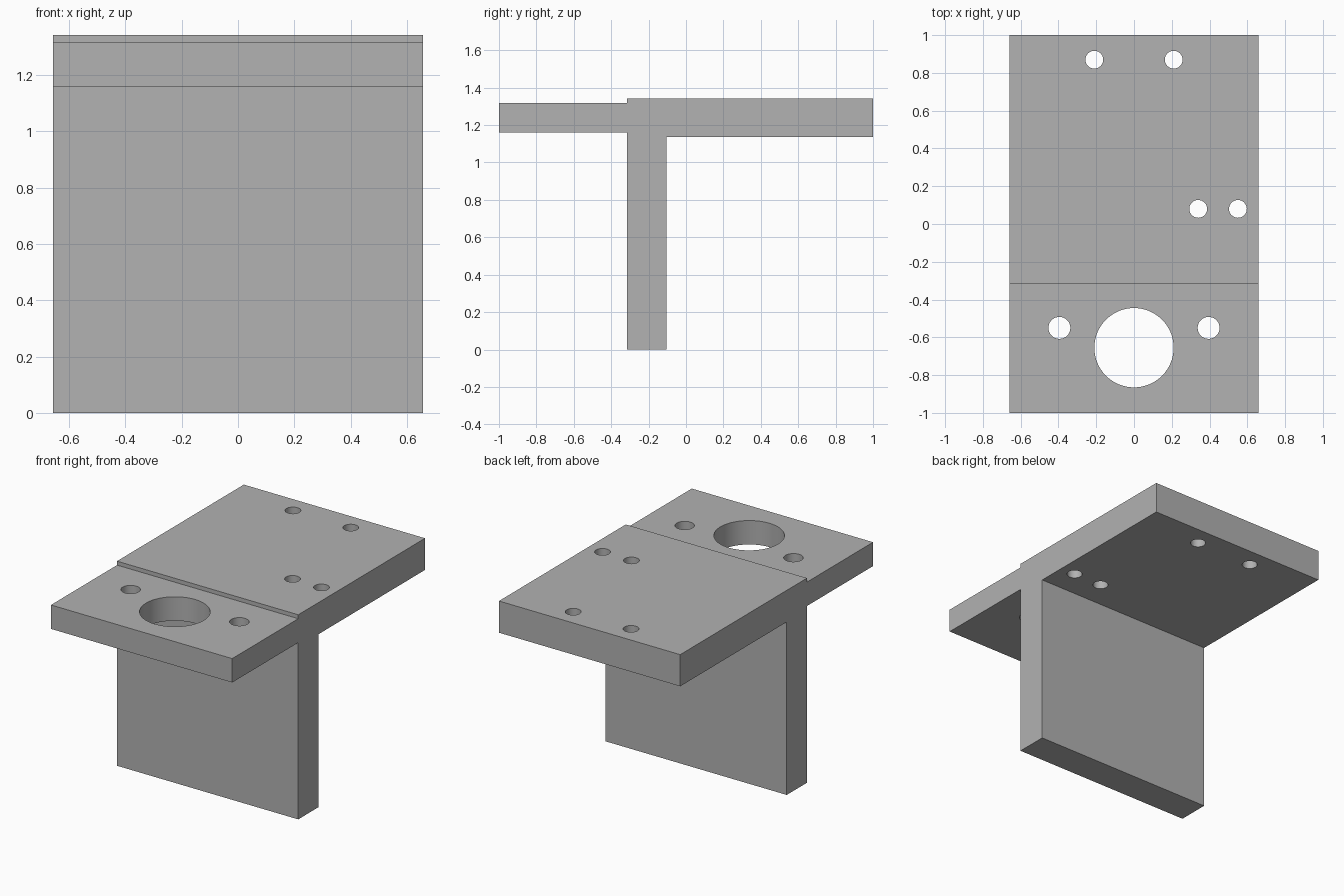
import bpy
import bmesh
from mathutils import Vector

if "Cube" in bpy.data.objects:
    bpy.data.objects.remove(bpy.data.objects["Cube"], do_unlink=True)

# Single plain grey finish
grey = bpy.data.materials.new("plain_grey")
grey.use_nodes = True
colour = (0.445, 0.445, 0.445, 1)
grey.diffuse_color = colour
grey.node_tree.nodes["Principled BSDF"].inputs["Base Color"].default_value = colour

HALF_WIDTH = 0.658

# Side outline (y, z): front ledge, thicker rear plate and upright web
outline = [(-1, 1.16), (-0.315, 1.16), (-0.315, 0), (-0.105, 0), (-0.105, 1.135),
           (1, 1.135), (1, 1.343), (-0.315, 1.343), (-0.315, 1.317), (-1, 1.317)]

bm = bmesh.new()
face = bm.faces.new([bm.verts.new((-HALF_WIDTH, y, z)) for y, z in outline])
extruded = bmesh.ops.extrude_face_region(bm, geom=[face])["geom"]
bmesh.ops.translate(bm, vec=Vector((2 * HALF_WIDTH, 0, 0)),
                    verts=[v for v in extruded if isinstance(v, bmesh.types.BMVert)])
bmesh.ops.recalc_face_normals(bm, faces=bm.faces)
mesh = bpy.data.meshes.new("mounting_bracket")
bm.to_mesh(mesh)
bm.free()
mesh.materials.append(grey)
bracket = bpy.data.objects.new("mounting_bracket", mesh)
bpy.context.collection.objects.link(bracket)
bpy.context.view_layer.objects.active = bracket
bracket.select_set(True)


def drill(x, y, radius):
    """Cut a vertical through hole in the bracket."""
    bpy.ops.mesh.primitive_cylinder_add(vertices=64, radius=radius, depth=0.6,
                                        location=(x, y, 1.24))
    cutter = bpy.context.object
    cutter.name = "hole_cutter"
    cutter.hide_render = True
    cutter.data.materials.append(grey)
    bpy.context.view_layer.objects.active = bracket
    cut = bracket.modifiers.new("hole", 'BOOLEAN')
    cut.operation = 'DIFFERENCE'
    cut.solver = 'EXACT'
    cut.object = cutter
    bpy.ops.object.modifier_apply(modifier=cut.name)
    bpy.data.objects.remove(cutter, do_unlink=True)


# Large bore with a bolt hole on each side in the front ledge
drill(0, -0.655, 0.21)
for side in (-1, 1):
    drill(side * 0.395, -0.55, 0.058)
    # Pair of holes along the rear edge
    drill(side * 0.21, 0.87, 0.047)

# Pair of holes at the left of the rear plate
for x in (0.34, 0.55):
    drill(x, 0.08, 0.047)

# Smooth hole walls, sharp plate edges
bpy.ops.object.select_all(action='DESELECT')
bracket.select_set(True)
bpy.context.view_layer.objects.active = bracket
bpy.ops.object.shade_smooth_by_angle()
